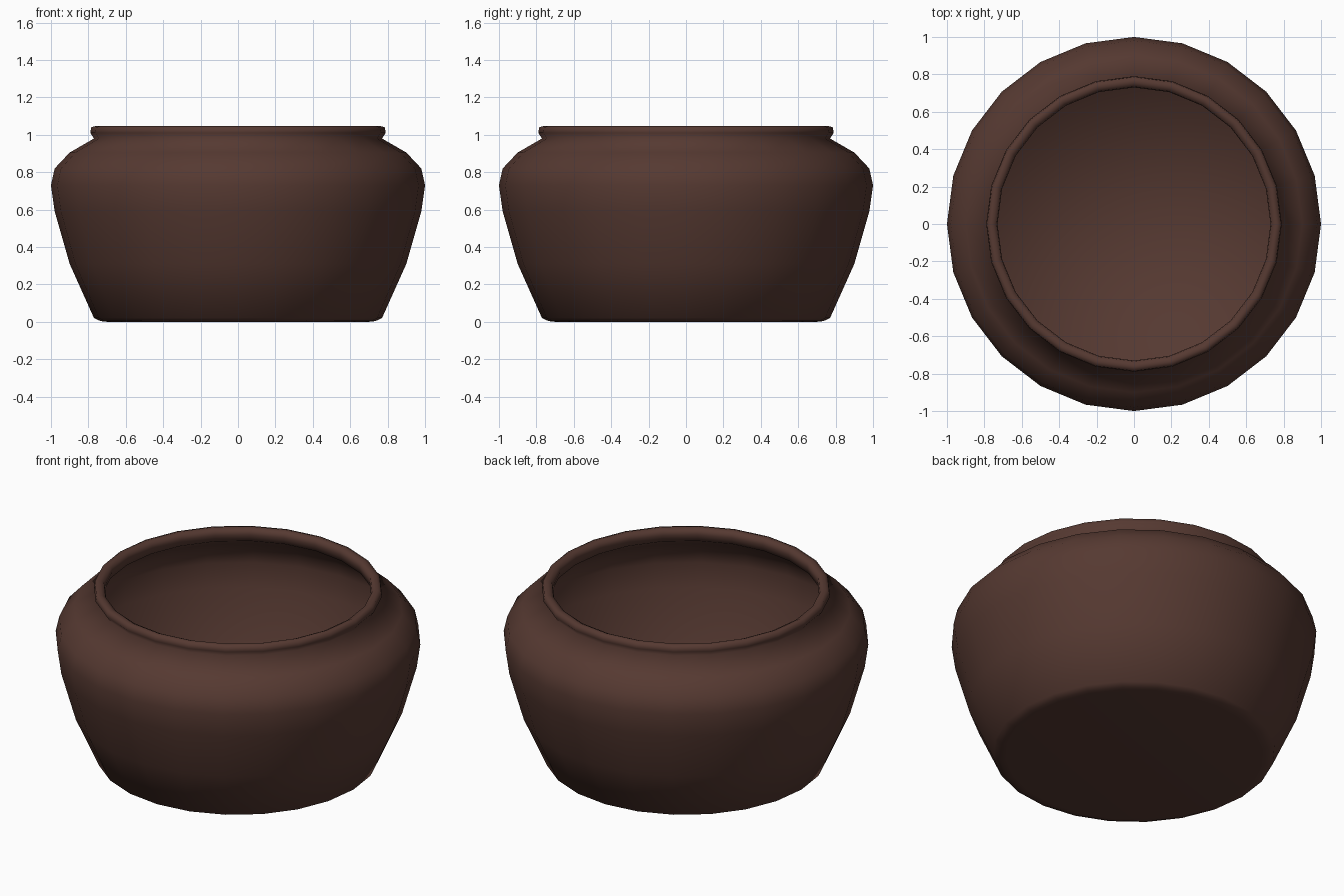
import bpy, bmesh, math

if "Cube" in bpy.data.objects:
    bpy.data.objects.remove(bpy.data.objects["Cube"])

SIDES = 24

clay = bpy.data.materials.new("dark brown clay")
clay.diffuse_color = (0.092, 0.041, 0.031, 1)
clay.use_nodes = True
clay.node_tree.nodes["Principled BSDF"].inputs["Base Color"].default_value = clay.diffuse_color


def lathe(name, profile, closed=False):
    """Spin an (r, z) profile round z; r = 0 points become poles."""
    bm = bmesh.new()
    rings = []
    for r, z in profile:
        if r == 0:
            rings.append([bm.verts.new((0, 0, z))] * SIDES)
        else:
            rings.append([bm.verts.new((r * math.cos(2 * math.pi * i / SIDES),
                                        r * math.sin(2 * math.pi * i / SIDES), z))
                          for i in range(SIDES)])
    pairs = list(zip(rings, rings[1:]))
    if closed:
        pairs.append((rings[-1], rings[0]))
    for a, b in pairs:
        for i in range(SIDES):
            j = (i + 1) % SIDES
            corners = list(dict.fromkeys((a[i], a[j], b[j], b[i])))
            bm.faces.new(corners)
    bmesh.ops.recalc_face_normals(bm, faces=bm.faces)
    for f in bm.faces:
        f.smooth = True
    mesh = bpy.data.meshes.new(name)
    bm.to_mesh(mesh)
    bm.free()
    mesh.materials.append(clay)
    obj = bpy.data.objects.new(name, mesh)
    bpy.context.collection.objects.link(obj)
    return obj


# Hollow pot: base, belly, shoulder, rolled rim, then the inside back down
lathe("pot", [
    (0, 0), (0.70, 0), (0.735, 0.004), (0.77, 0.02),
    (0.90, 0.31), (0.98, 0.59), (1.0, 0.73), (0.98, 0.82),
    (0.90, 0.905), (0.77, 0.98),
    (0.79, 1.01), (0.785, 1.04), (0.76, 1.047), (0.735, 1.035),
    (0.73, 1.01), (0.74, 0.97),
    (0.885, 0.885), (0.957, 0.805), (0.975, 0.73), (0.956, 0.59),
    (0.876, 0.315), (0.75, 0.04), (0, 0.025),
])
